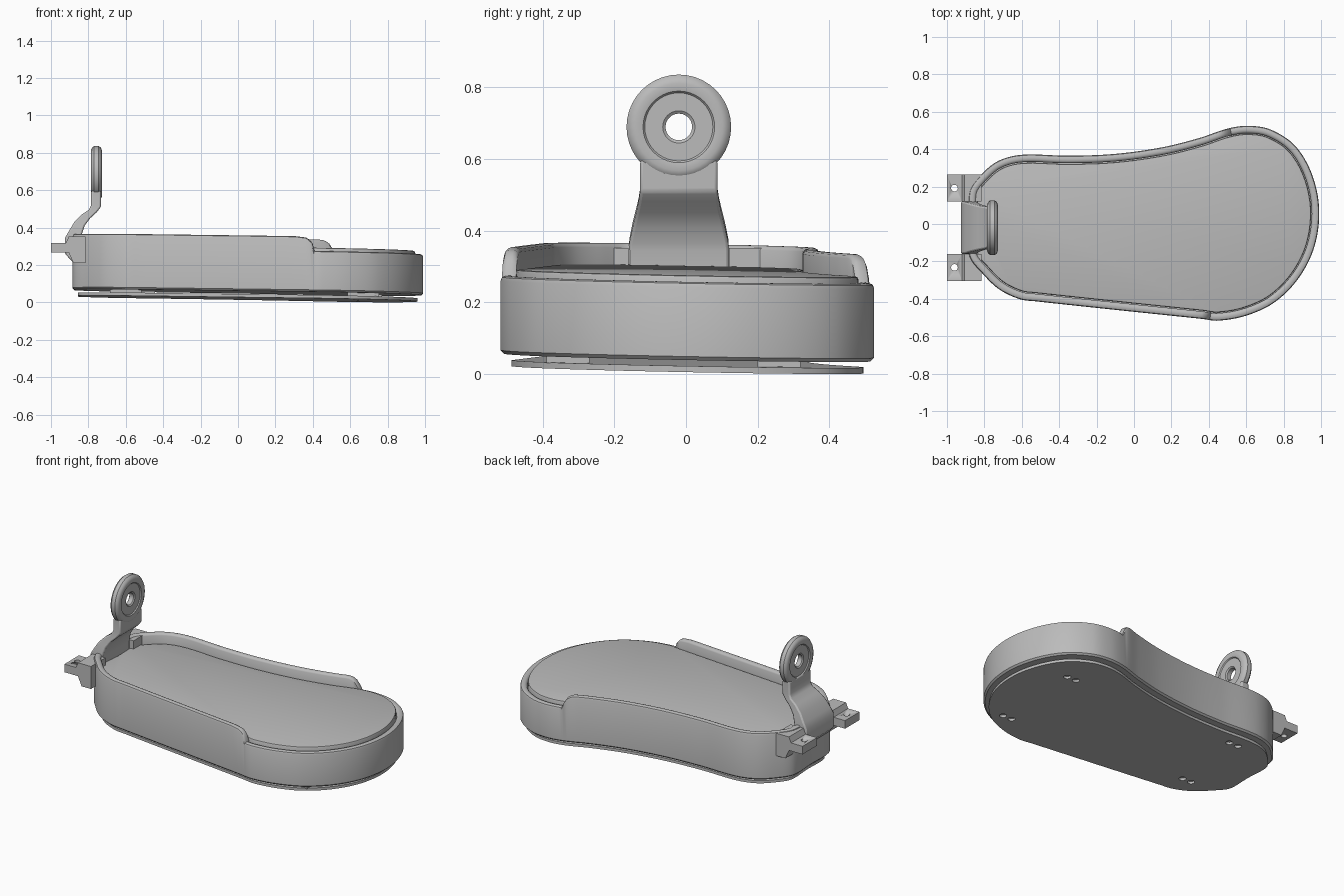
import bpy, bmesh, math
from mathutils import Vector, Matrix

cube = bpy.data.objects.get("Cube")
if cube:
    bpy.data.objects.remove(cube, do_unlink=True)

grey = bpy.data.materials.new("plain grey")
grey.use_nodes = True
COLOUR = (0.5, 0.5, 0.5, 1)
grey.diffuse_color = COLOUR
grey.node_tree.nodes["Principled BSDF"].inputs["Base Color"].default_value = COLOUR

HINGE_Y = -0.02


def finish(name, bm, tilted=False, bevel=0):
    """Turn a bmesh into a shaded object; tilted parts lean gently to the toe."""
    if tilted:
        for v in bm.verts:
            v.co.z -= 0.015 * v.co.x + 0.018 * v.co.y
    bmesh.ops.recalc_face_normals(bm, faces=bm.faces)
    mesh = bpy.data.meshes.new(name)
    bm.to_mesh(mesh)
    bm.free()
    mesh.materials.append(grey)
    ob = bpy.data.objects.new(name, mesh)
    bpy.context.collection.objects.link(ob)
    bpy.ops.object.select_all(action='DESELECT')
    bpy.context.view_layer.objects.active = ob
    ob.select_set(True)
    bpy.ops.object.shade_smooth_by_angle(angle=math.radians(35))
    if bevel:
        mod = ob.modifiers.new("soft edges", 'BEVEL')
        mod.width, mod.segments = bevel, 2
        mod.limit_method = 'ANGLE'
    return ob


def loft(rings, capped=True, cyclic=False):
    bm = bmesh.new()
    vs = [[bm.verts.new(p) for p in ring] for ring in rings]
    n = len(vs[0])
    pairs = list(zip(vs, vs[1:])) + ([(vs[-1], vs[0])] if cyclic else [])
    for a, b in pairs:
        for i in range(n):
            j = (i + 1) % n
            bm.faces.new((a[i], a[j], b[j], b[i]))
    if capped:
        bm.faces.new(vs[0])
        bm.faces.new(vs[-1])
    return bm


def box(name, lo, hi, **kw):
    x0, y0, z0 = lo
    x1, y1, z1 = hi
    base = [(x0, y0), (x1, y0), (x1, y1), (x0, y1)]
    return finish(name, loft([[(x, y, z) for x, y in base] for z in (z0, z1)]), **kw)


def drill(target, points, radius, z0, z1):
    bm = bmesh.new()
    for x, y in points:
        bmesh.ops.create_cone(bm, cap_ends=True, segments=16, radius1=radius, radius2=radius,
                              depth=z1 - z0, matrix=Matrix.Translation((x, y, (z0 + z1) / 2)))
    cutter = finish(target.name + "_hole_cutter", bm)
    cutter.hide_render = True
    cutter.hide_set(True)
    mod = target.modifiers.new("holes", 'BOOLEAN')
    mod.object, mod.operation, mod.solver = cutter, 'DIFFERENCE', 'EXACT'


# Sole outline, smoothed through a few points
KEYS = [(-.88, -.17), (-.88, .0), (-.88, .17), (-.83, .25), (-.73, .335), (-.6, .37),
        (-.35, .365), (-.1, .375), (.15, .41), (.35, .46), (.5, .51), (.61, .525),
        (.73, .505), (.86, .42), (.95, .27), (.99, .08), (.965, -.12), (.88, -.29),
        (.75, -.42), (.6, -.49), (.45, -.517), (.36, -.507), (-.1, -.459), (-.52, -.414),
        (-.61, -.402), (-.72, -.35), (-.81, -.265)]


def smooth_loop(keys, steps=8):
    pts = [Vector(k) for k in keys]
    out = []
    for i in range(len(pts)):
        a, b, c, d = (pts[(i + k) % len(pts)] for k in (-1, 0, 1, 2))
        # Tangents scaled by local spacing keep uneven points from overshooting
        span = (c - b).length
        m0 = (c - a) * span / ((b - a).length + span)
        m1 = (d - b) * span / ((d - c).length + span)
        for s in range(steps):
            t = s / steps
            out.append(b * (2*t**3 - 3*t**2 + 1) + m0 * (t**3 - 2*t**2 + t)
                       + c * (3*t**2 - 2*t**3) + m1 * (t**3 - t**2))
    return out


LOOP = smooth_loop(KEYS)


def inset_ring(inset, height):
    """Outline moved inward; height is a number or a rule on the outline point."""
    ring = []
    for i, p in enumerate(LOOP):
        t = (LOOP[(i + 1) % len(LOOP)] - LOOP[i - 1]).normalized()
        q = p + Vector((t.y, -t.x)) * inset      # the loop runs clockwise
        ring.append((q.x, q.y, height(p) if callable(height) else height))
    return ring


def rim(drop):
    def height(p):
        start = 0.43 if p.y > 0 else 0.33
        t = min(max((p.x - start) / 0.075, 0), 1)
        return 0.272 + 0.078 * math.sqrt(1 - t * t) - drop
    return height


# Tray with a tall rim round the heel and a low rim round the toe
finish("tray_body", loft([
    inset_ring(.01, .054), inset_ring(0, .064), inset_ring(0, rim(.014)),
    inset_ring(.004, rim(.004)), inset_ring(.013, rim(0)), inset_ring(.026, rim(0)),
    inset_ring(.035, rim(.004)), inset_ring(.04, rim(.012)), inset_ring(.04, .25)]), tilted=True)

# Footbed pad
finish("footbed_pad", loft([
    inset_ring(.044, .24), inset_ring(.044, .282), inset_ring(.047, .288),
    inset_ring(.053, .29)]), tilted=True)

# Base plate with paired screw holes, held off the tray by spacers
FEET = [(.685, .26), (.67, -.33), (-.53, .255), (-.6, -.245)]
plate = finish("base_plate", loft([inset_ring(.03, .02), inset_ring(.03, .037)]), tilted=True)
drill(plate, [(x + s, y) for x, y in FEET for s in (-.032, .032)], .021, -.05, .1)
for i, (x, y) in enumerate(FEET):
    box(f"spacer_{i + 1}", (x - .085, y - .06, .035), (x + .085, y + .06, .06), tilted=True)

# Two heel lugs, mirrored about the hinge
LUG = [(-1, .267), (-1, .318), (-.92, .318), (-.905, .352), (-.815, .352),
       (-.815, .21), (-.88, .21), (-.905, .267)]
for name, side in (("left_lug", 1), ("right_lug", -1)):
    ys = [HINGE_Y + side * d for d in (.14, .285)]
    lug = finish(name, loft([[(x, y, z) for x, z in LUG] for y in ys]))
    drill(lug, [(-.96, HINGE_Y + side * .212)], .018, .2, .4)

# Curved hinge neck: outer x, inner x, outer z, inner z, half width
NECK = [(-.87, -.84, .20, .20, .14), (-.925, -.84, .26, .26, .14), (-.925, -.84, .345, .345, .14),
        (-.905, -.835, .38, .365, .138), (-.875, -.82, .43, .41, .128),
        (-.835, -.79, .47, .45, .118), (-.798, -.755, .495, .482, .112),
        (-.785, -.733, .52, .51, .108), (-.785, -.733, .597, .597, .108)]
finish("hinge_neck", loft([
    [(xo, HINGE_Y - w, zo), (xi, HINGE_Y - w, zi), (xi, HINGE_Y + w, zi), (xo, HINGE_Y + w, zo)]
    for xo, xi, zo, zi, w in NECK]), bevel=.008)

# Round hinge eye with a dished face and a through hole: radius, half thickness
HALF = [(.037, .014), (.045, .02), (.095, .02), (.1, .026), (.122, .03),
        (.138, .023), (.146, .012)]
PROFILE = HALF + [(r, -d) for r, d in reversed(HALF)]
SEGS = 40
finish("hinge_eye", loft([
    [(-.757 + d, HINGE_Y + r * math.cos(a), .69 + r * math.sin(a)) for r, d in PROFILE]
    for a in (math.tau * k / SEGS for k in range(SEGS))], capped=False, cyclic=True))
